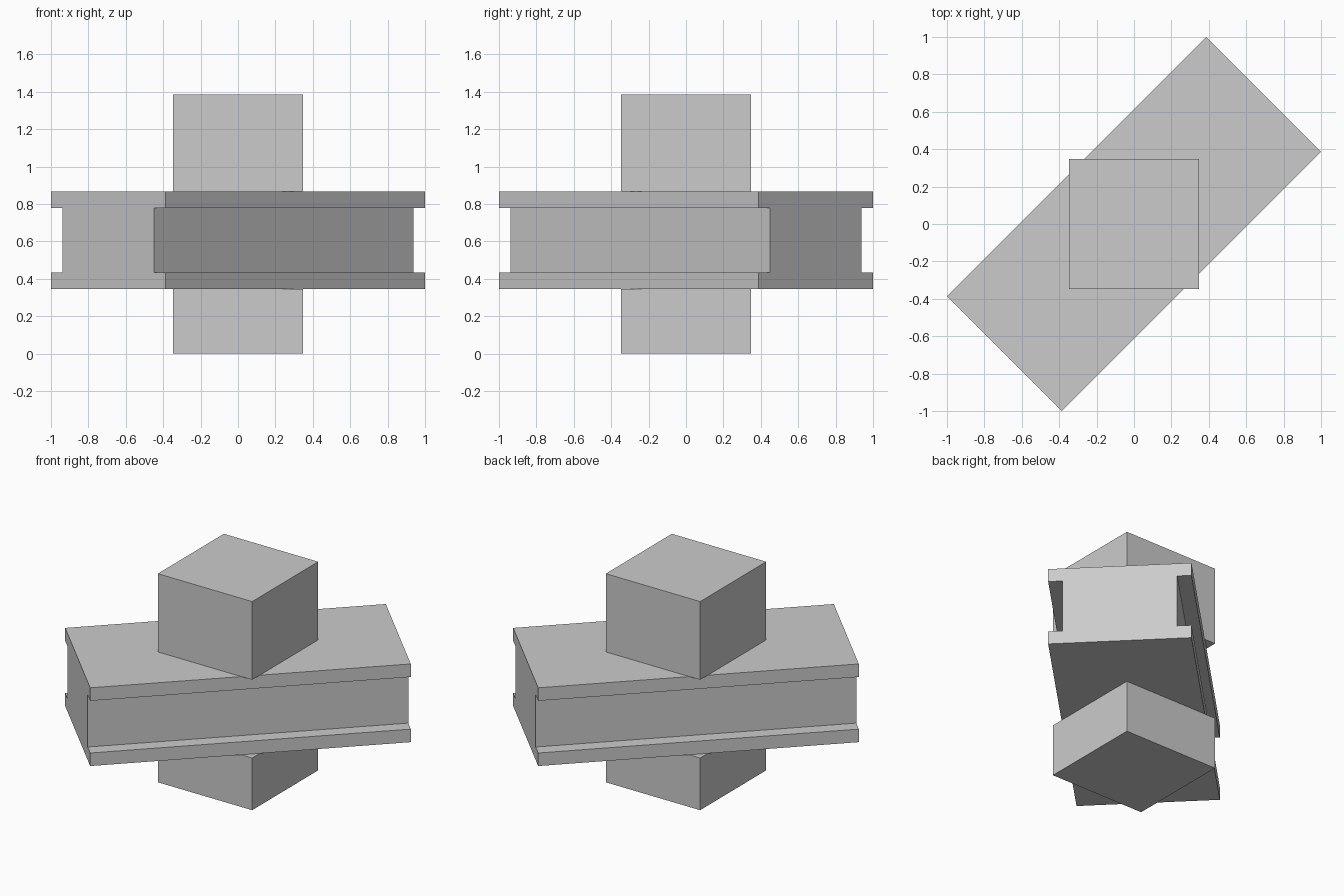
import bpy, bmesh, math
from mathutils import Matrix

if "Cube" in bpy.data.objects:
    bpy.data.objects.remove(bpy.data.objects["Cube"])

U = 1 / (8 + 5 / math.sqrt(2))  # base grid unit


def block(name, half, z0, z1):
    bm = bmesh.new()
    bmesh.ops.create_cube(bm, size=1, matrix=Matrix.Translation((0, 0, (z0 + z1) / 2))
                          @ Matrix.Diagonal((2 * half, 2 * half, z1 - z0, 1)))
    return finish(name, bm)


def finish(name, bm):
    bmesh.ops.recalc_face_normals(bm, faces=bm.faces)
    me = bpy.data.meshes.new(name)
    bm.to_mesh(me)
    bm.free()
    ob = bpy.data.objects.new(name, me)
    bpy.context.collection.objects.link(ob)
    return ob


# Square post pieces below and above the beam
block("lower_post", 4 * U, 0, 4 * U)
block("upper_post", 4 * U, 10 * U, 16 * U)

# Diagonal beam: I-shaped profile swept along its length
right = [(5, 4), (5, 5), (4, 5), (4, 9), (5, 9), (5, 10)]
profile = right + [(-y, z) for y, z in reversed(right)]
half_len = 8 * math.sqrt(2) * U
bm = bmesh.new()
face = bm.faces.new([bm.verts.new((-half_len, y * U, z * U)) for y, z in profile])
ext = bmesh.ops.extrude_face_region(bm, geom=[face], use_keep_orig=True)
bmesh.ops.translate(bm, vec=(2 * half_len, 0, 0),
                    verts=[g for g in ext["geom"] if isinstance(g, bmesh.types.BMVert)])
bmesh.ops.rotate(bm, verts=bm.verts, cent=(0, 0, 0), matrix=Matrix.Rotation(math.pi / 4, 3, 'Z'))
finish("diagonal_beam", bm)
